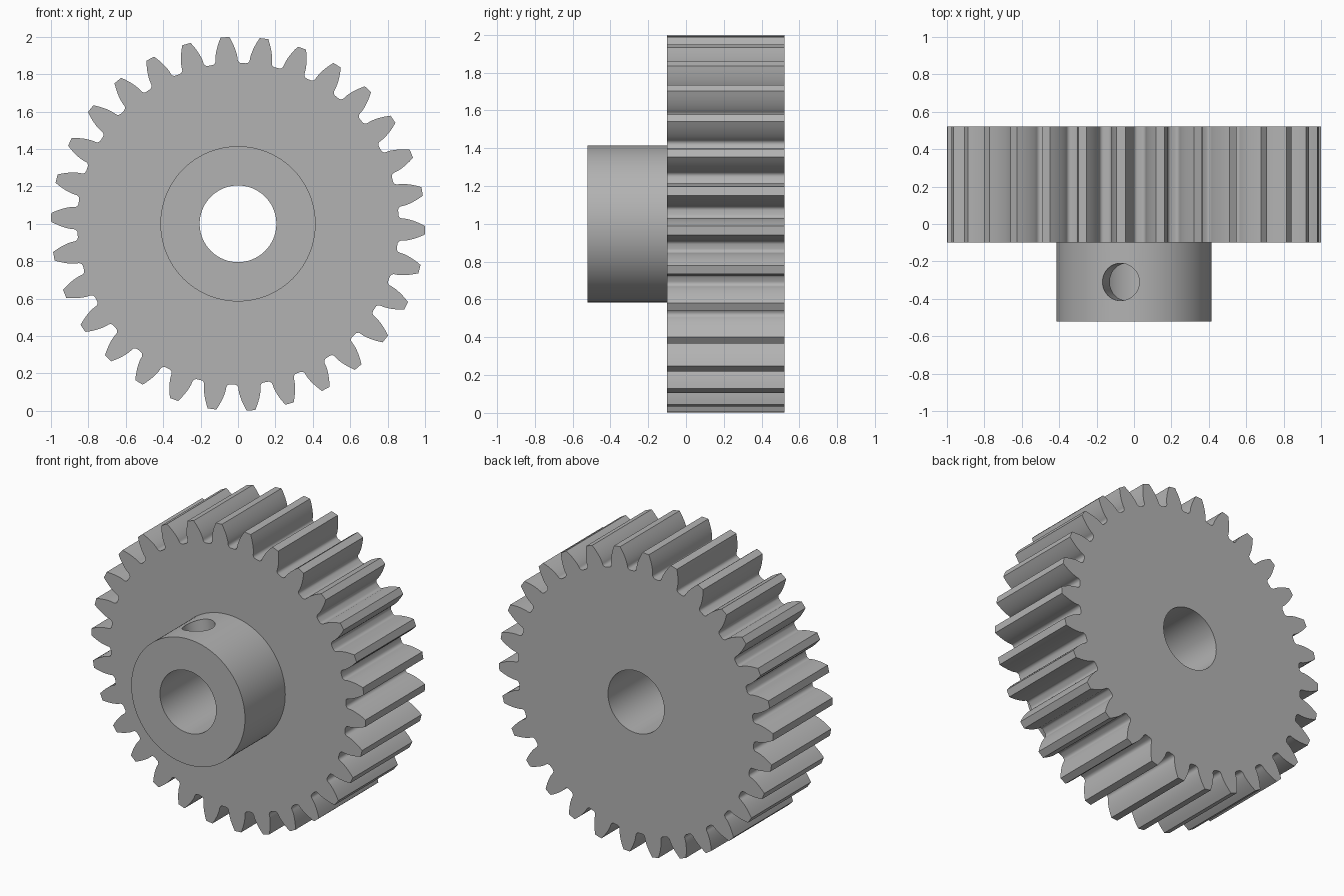
import bpy
import bmesh
import math
from mathutils import Matrix, Vector

default = bpy.data.objects.get("Cube")
if default:
    bpy.data.objects.remove(default, do_unlink=True)

TEETH = 30
TIP = 1.0
MODULE = 2 * TIP / (TEETH + 2)
PITCH = MODULE * TEETH / 2
ROOT = TIP - 2.25 * MODULE
PRESSURE = math.radians(20)
BASE = PITCH * math.cos(PRESSURE)
FILLET = BASE - ROOT
PHASE = math.radians(-4)
CENTRE = Vector((0, 0, 1))
FRONT, SHOULDER, BACK = -0.52, -0.1, 0.52
HUB_R, BORE_R, SCREW_R = 0.415, 0.205, 0.1

steel = bpy.data.materials.new("grey steel")
steel.use_nodes = True
steel.diffuse_color = (0.45, 0.45, 0.45, 1)
steel.node_tree.nodes["Principled BSDF"].inputs["Base Color"].default_value = steel.diffuse_color


def make_object(name, bm):
    bmesh.ops.recalc_face_normals(bm, faces=bm.faces)
    mesh = bpy.data.meshes.new(name)
    bm.to_mesh(mesh)
    bm.free()
    mesh.materials.append(steel)
    obj = bpy.data.objects.new(name, mesh)
    bpy.context.collection.objects.link(obj)
    return obj


def cylinder(name, radius, start, end, sides=96):
    """Closed cylinder between two points."""
    bm = bmesh.new()
    axis = end - start
    place = Matrix.Translation((start + end) / 2) @ axis.to_track_quat("Z", "Y").to_matrix().to_4x4()
    bmesh.ops.create_cone(bm, cap_ends=True, segments=sides, radius1=radius,
                          radius2=radius, depth=axis.length, matrix=place)
    return make_object(name, bm)


def cut(obj, cutter):
    mod = obj.modifiers.new("cut", "BOOLEAN")
    mod.operation = "DIFFERENCE"
    mod.solver = "EXACT"
    mod.object = cutter
    bpy.context.view_layer.objects.active = obj
    bpy.ops.object.modifier_apply(modifier=mod.name)


def involute(angle):
    return math.tan(angle) - angle


def half_tooth():
    """Radius and angle pairs from the valley floor up to the tooth tip."""
    base_half = math.pi / (2 * TEETH) + involute(PRESSURE)
    points = []
    for i in range(6):
        t = i / 5 * math.pi / 2
        points.append((BASE - FILLET * math.cos(t),
                       base_half + FILLET / BASE * (1 - math.sin(t))))
    for i in range(1, 9):
        r = BASE + (TIP - BASE) * (i / 8) ** 1.5
        points.append((r, base_half - involute(math.acos(BASE / r))))
    return points


# Toothed wheel
bm = bmesh.new()
side = half_tooth()
tooth = [(r, -a) for r, a in side] + [(r, a) for r, a in reversed(side)]
rim = []
for n in range(TEETH):
    turn = PHASE + n * math.tau / TEETH
    for r, a in tooth:
        rim.append(bm.verts.new((r * math.sin(turn + a), SHOULDER, 1 + r * math.cos(turn + a))))
face = bm.faces.new(rim)
extruded = bmesh.ops.extrude_face_region(bm, geom=[face], use_keep_orig=True)
moved = [v for v in extruded["geom"] if isinstance(v, bmesh.types.BMVert)]
bmesh.ops.translate(bm, verts=moved, vec=(0, BACK - SHOULDER, 0))
wheel = make_object("gear_wheel", bm)

# Hub
hub = cylinder("hub", HUB_R, CENTRE + Vector((0, FRONT, 0)), CENTRE + Vector((0, SHOULDER, 0)))

# Shaft bore and the tilted set screw hole
bore = cylinder("bore_cutter", BORE_R, CENTRE - Vector((0, 1, 0)), CENTRE + Vector((0, 1, 0)))
tilt = math.radians(-10)
screw_start = CENTRE + Vector((0, (FRONT + SHOULDER) / 2, 0))
screw_dir = Vector((math.sin(tilt), 0, math.cos(tilt)))
screw = cylinder("screw_hole_cutter", SCREW_R, screw_start, screw_start + screw_dir * 0.6, 48)

cut(wheel, bore)
cut(hub, bore)
cut(hub, screw)
for cutter in (bore, screw):
    bpy.data.objects.remove(cutter, do_unlink=True)

# Smooth round walls, crisp edges
bpy.ops.object.select_all(action="DESELECT")
for obj in (wheel, hub):
    obj.select_set(True)
bpy.context.view_layer.objects.active = wheel
bpy.ops.object.shade_smooth_by_angle(angle=math.radians(30))
